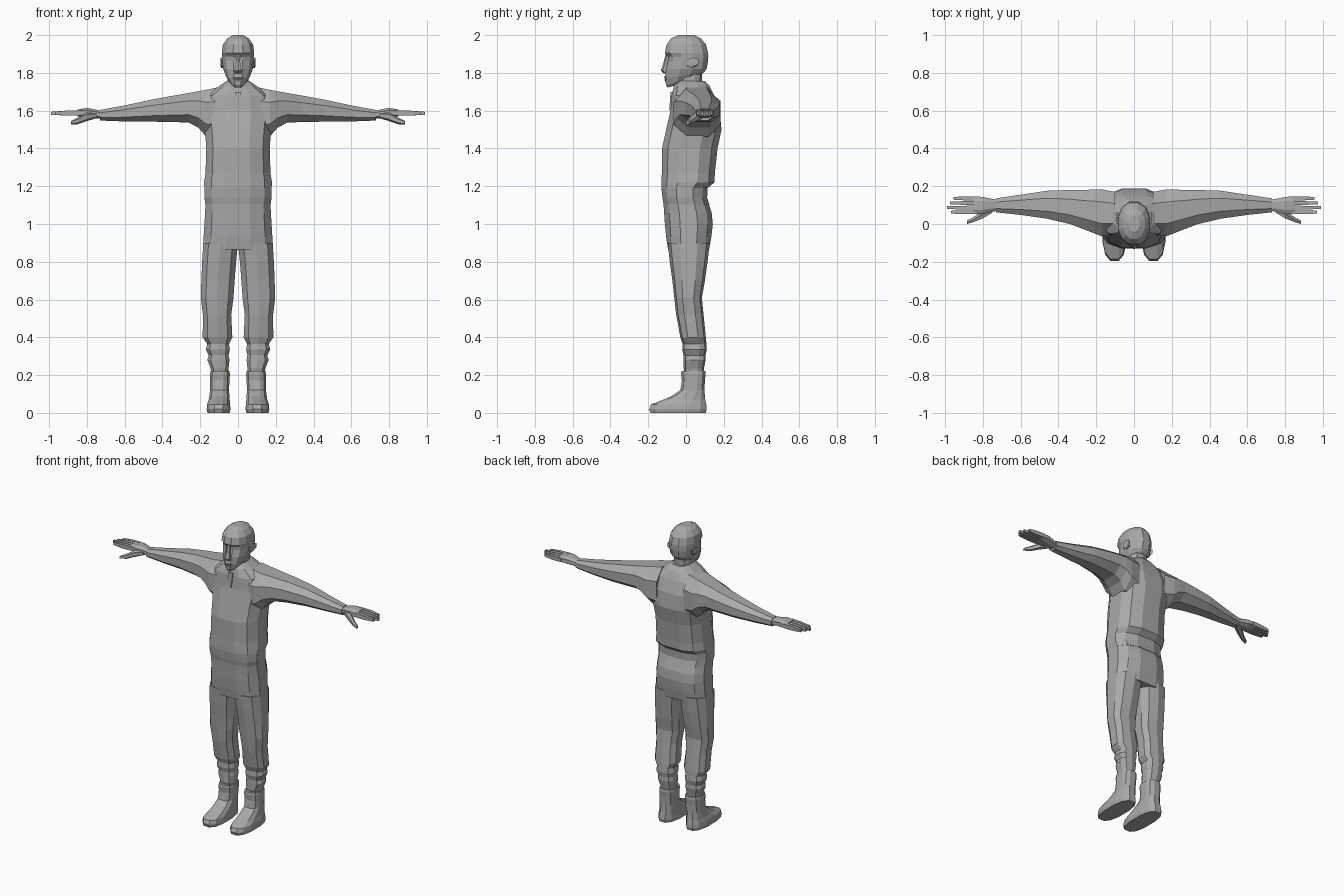
import bpy, bmesh, math

grey = bpy.data.materials.new("plain grey")
grey.diffuse_color = (0.4, 0.4, 0.4, 1)


def loft(name, rings, axis="z", n=12, power=2.6, mirror=False):
    """Skin through rings (pos, u0, u1, v0, v1[, tilt]); u,v = x,y for z lofts and y,z for x lofts."""
    bm = bmesh.new()
    angles = [2 * math.pi * (i + 0.5) / n for i in range(n)]
    unit = [(math.copysign(abs(math.cos(a)) ** (2 / power), math.cos(a)),
             math.copysign(abs(math.sin(a)) ** (2 / power), math.sin(a))) for a in angles]
    mu = max(p[0] for p in unit)
    mv = max(p[1] for p in unit)
    loops = []
    for ring in rings:
        p, u0, u1, v0, v1 = ring[:5]
        tilt = ring[5] if len(ring) > 5 else 0
        loop = []
        for cu, cv in unit:
            u = (u0 + u1) / 2 + (u1 - u0) / 2 * cu / mu
            v = (v0 + v1) / 2 + (v1 - v0) / 2 * cv / mv
            h = p + tilt * (cv / mv + 1) / 2
            loop.append(bm.verts.new((u, v, h) if axis == "z" else (h, u, v)))
        loops.append(loop)
    for a, b in zip(loops, loops[1:]):
        for i in range(n):
            j = (i + 1) % n
            bm.faces.new((a[i], a[j], b[j], b[i]))
    bm.faces.new(loops[0][::-1])
    bm.faces.new(loops[-1])
    bmesh.ops.recalc_face_normals(bm, faces=bm.faces)
    mesh = bpy.data.meshes.new(name)
    bm.to_mesh(mesh)
    bm.free()
    mesh.materials.append(grey)
    ob = bpy.data.objects.new(name, mesh)
    bpy.context.collection.objects.link(ob)
    if mirror:
        ob.modifiers.new("mirror", "MIRROR")
    return ob


def sym(rows):
    """Rows (z, half width, y0, y1[, tilt]) to rings centred on x = 0."""
    return [(r[0], -r[1], r[1], *r[2:]) for r in rows]


# Jacket and hips
loft("jacket", sym([
    (1.10, .172, -.118, .125), (1.14, .178, -.125, .112), (1.19, .178, -.13, .115),
    (1.22, .180, -.13, .15), (1.27, .172, -.128, .153), (1.40, .168, -.127, .167),
    (1.50, .175, -.105, .188), (1.60, .19, -.082, .178), (1.68, .17, -.076, .15),
    (1.73, .10, -.065, .125), (1.757, .06, -.045, .10)]))
loft("hips", sym([
    (.865, .185, -.095, .122), (.93, .182, -.105, .134), (1.0, .178, -.112, .142),
    (1.06, .174, -.116, .136), (1.12, .172, -.12, .115)]))
loft("zip", sym([(1.60, .008, -.088, -.06), (1.64, .012, -.086, -.06),
                 (1.70, .016, -.082, -.05)]), n=4)

# Trouser legs, bunched above the boots
loft("trouser_leg", [
    (.19, .055, .138, 0, .09), (.235, .05, .145, -.012, .095), (.28, .045, .162, -.012, .104),
    (.305, .05, .155, -.012, .103), (.335, .043, .17, -.02, .11), (.365, .048, .163, -.018, .108),
    (.40, .03, .187, -.03, .105), (.52, .036, .186, -.052, .093), (.61, .024, .197, -.062, .084),
    (.70, .018, .194, -.072, .10), (.80, .01, .19, -.086, .114), (.90, 0, .184, -.097, .126)],
    n=10, mirror=True)

# Boots
loft("boot", [
    (0, .044, .162, -.188, .105), (.02, .04, .166, -.195, .11), (.045, .042, .163, -.185, .107),
    (.07, .044, .155, -.12, .102), (.09, .045, .152, -.075, .10), (.12, .048, .148, -.03, .098),
    (.17, .045, .148, -.022, .10), (.205, .043, .148, -.026, .104), (.222, .045, .145, -.024, .102)],
    mirror=True)

# Sleeves
loft("sleeve", [
    (.10, -.06, .17, 1.44, 1.725), (.17, -.065, .183, 1.465, 1.71), (.21, -.05, .183, 1.51, 1.703),
    (.26, -.03, .18, 1.537, 1.694), (.34, .0, .18, 1.54, 1.68), (.46, .028, .176, 1.542, 1.658),
    (.60, .048, .155, 1.543, 1.628), (.73, .062, .136, 1.548, 1.604)],
    axis="x", n=8, power=2.3, mirror=True)

# Hands: palm, fingers, thumb
loft("palm", [
    (.72, .07, .128, 1.56, 1.598), (.75, .065, .133, 1.56, 1.605), (.80, .052, .143, 1.562, 1.615),
    (.85, .052, .147, 1.57, 1.606)], axis="x", n=8, mirror=True)
for i, tip in enumerate((.97, .99, .975, .955)):
    y = .052 + i * .0245
    loft("finger_%d" % (i + 1), [
        (.83, y, y + .021, 1.575, 1.603), (.90, y, y + .020, 1.574, 1.601),
        (tip, y + .003, y + .018, 1.578, 1.594)], axis="x", n=4, mirror=True)
loft("thumb", [
    (.75, .06, .10, 1.56, 1.59), (.80, .03, .075, 1.545, 1.59), (.85, .010, .036, 1.528, 1.562),
    (.885, .0, .018, 1.527, 1.545)], axis="x", n=6, mirror=True)

# Neck and head; lower rings tilt up from chin to nape
loft("neck", sym([(1.68, .06, -.06, .09), (1.74, .055, -.05, .085), (1.82, .055, -.045, .085)]), n=10)
loft("head", sym([
    (1.722, .028, -.098, .02, .035), (1.735, .046, -.106, .065, .045), (1.772, .064, -.110, .095, .03),
    (1.82, .078, -.106, .109), (1.865, .083, -.094, .117), (1.888, .084, -.096, .118),
    (1.905, .086, -.112, .117), (1.95, .08, -.103, .106), (1.982, .057, -.08, .08),
    (2.0, .028, -.04, .045)]), power=2.2)

# Face details
loft("nose", sym([(1.798, .015, -.12, -.08), (1.812, .019, -.134, -.08), (1.85, .012, -.12, -.08),
                  (1.90, .011, -.108, -.08)]), n=6)
loft("lips", sym([(1.755, .016, -.11, -.09), (1.765, .024, -.115, -.09), (1.77, .027, -.111, -.09),
                  (1.777, .024, -.116, -.09), (1.785, .012, -.112, -.09)]), n=6)
loft("ear", [(.07, .005, .045, 1.828, 1.87), (.088, .0, .06, 1.825, 1.88),
             (.093, .008, .065, 1.835, 1.882)], axis="x", n=6, mirror=True)
